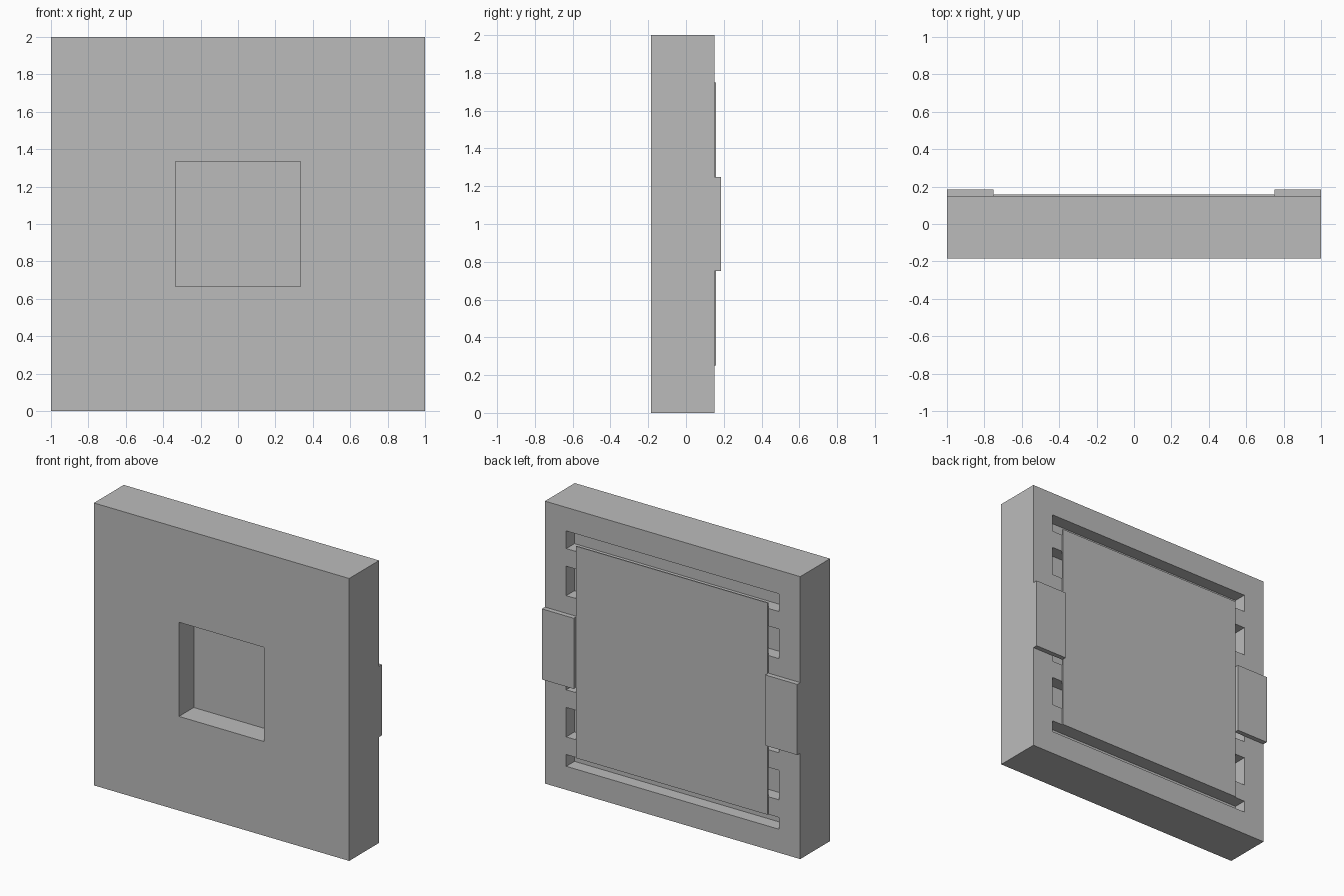
import bpy

if "Cube" in bpy.data.objects:
    bpy.data.objects.remove(bpy.data.objects["Cube"])

FRONT, BACK = -0.184, 0.15      # main slab faces in y

grey = bpy.data.materials.new("plain_grey")
grey.diffuse_color = (0.5, 0.5, 0.5, 1.0)
grey.use_nodes = True
grey.node_tree.nodes["Principled BSDF"].inputs["Base Color"].default_value = grey.diffuse_color


def box(name, x, y, z):
    """Box from (min, max) ranges along each axis."""
    bpy.ops.mesh.primitive_cube_add(size=1)
    ob = bpy.context.object
    ob.name = name
    for v in ob.data.vertices:
        v.co = [r[0] + (c + 0.5) * (r[1] - r[0]) for c, r in zip(v.co, (x, y, z))]
    ob.data.materials.append(grey)
    return ob


def cut(target, cutter):
    """Subtract the cutter from the target and remove it."""
    cutter.hide_render = True
    mod = target.modifiers.new("cut", "BOOLEAN")
    mod.operation = "DIFFERENCE"
    mod.solver = "EXACT"
    mod.object = cutter
    bpy.context.view_layer.objects.active = target
    bpy.ops.object.modifier_apply(modifier=mod.name)
    bpy.data.objects.remove(cutter)


# Main slab
slab = box("wall_slab", (-1, 1), (FRONT, BACK), (0, 2))

# Square recess in the front
cut(slab, box("recess_cutter", (-1/3, 1/3), (FRONT - 0.1, FRONT + 0.165), (2/3, 4/3)))

# Horizontal slots in the back, between five evenly spaced ribs
bottom = 1/6
for i in range(6):
    top = 0.25 + i / 3 if i < 5 else 11/6
    cut(slab, box("slot_cutter", (-5/6, 5/6), (BACK - 0.092, BACK + 0.1), (bottom, top)))
    bottom = top + 0.125

# Thin cover plate over the slots
box("back_cover_plate", (-0.75, 0.75), (BACK, BACK + 0.008), (0.25, 1.75))

# Clips on both sides of the cover
for side, x in (("left", (-1, -0.75)), ("right", (0.75, 1))):
    box(side + "_clip", x, (BACK, 0.184), (0.75, 1.25))
